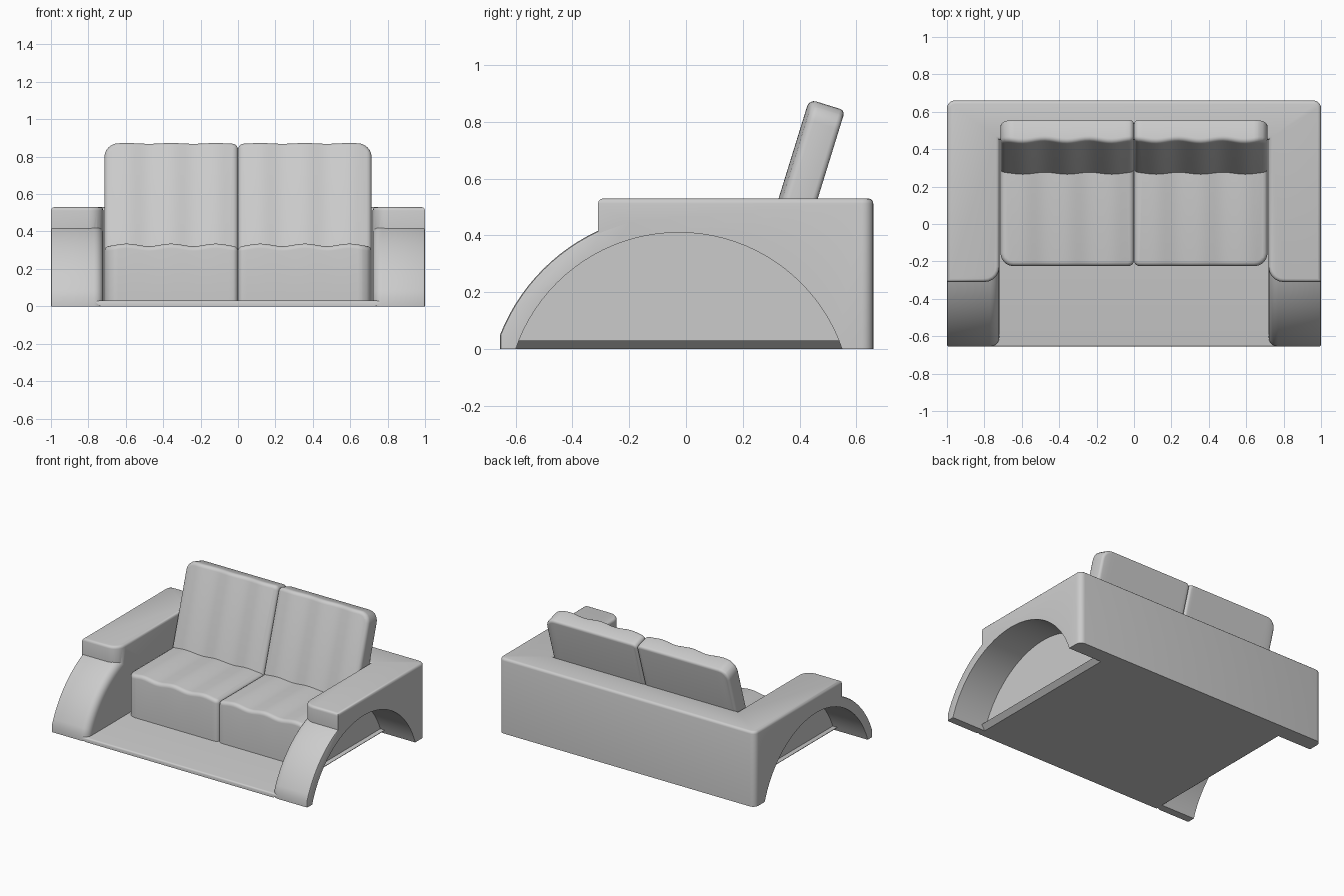
import bpy, bmesh, math
from mathutils import Matrix, Vector

cube = bpy.data.objects.get("Cube")
if cube:
    bpy.data.objects.remove(cube, do_unlink=True)

grey = bpy.data.materials.new("grey_upholstery")
grey.use_nodes = True
GREY = (0.6, 0.6, 0.6, 1)
grey.diffuse_color = GREY
grey.node_tree.nodes["Principled BSDF"].inputs["Base Color"].default_value = GREY

ARCH_Y, ARCH_Z, ARCH_R, FENDER_R = -0.025, -0.198, 0.608, 0.677
INNER = 0.72          # inner side of the arms
FRONT = -0.655


def prism(points, depth):
    """Extrude a closed outline along the given vector."""
    bm = bmesh.new()
    face = bm.faces.new([bm.verts.new(p) for p in points])
    top = bmesh.ops.extrude_face_region(bm, geom=[face])
    bmesh.ops.translate(bm, vec=depth, verts=[v for v in top["geom"] if isinstance(v, bmesh.types.BMVert)])
    bmesh.ops.recalc_face_normals(bm, faces=bm.faces)
    return bm


def bevel(bm, width, rule, segments=5):
    """Round every edge whose two end points pass the rule."""
    edges = [e for e in bm.edges if rule(e.verts[0].co, e.verts[1].co)]
    bmesh.ops.bevel(bm, geom=edges, offset=width, segments=segments, profile=0.5,
                    affect='EDGES', clamp_overlap=True)


def finish(bm, name):
    bmesh.ops.recalc_face_normals(bm, faces=bm.faces)
    mesh = bpy.data.meshes.new(name)
    bm.to_mesh(mesh)
    bm.free()
    mesh.materials.append(grey)
    obj = bpy.data.objects.new(name, mesh)
    bpy.context.collection.objects.link(obj)
    return obj


def activate(obj):
    bpy.ops.object.select_all(action='DESELECT')
    obj.select_set(True)
    bpy.context.view_layer.objects.active = obj


def smooth(obj):
    activate(obj)
    bpy.ops.object.shade_smooth_by_angle(angle=math.radians(32))


def combine(target, helper, operation):
    """Apply a boolean and drop its helper."""
    activate(target)
    mod = target.modifiers.new(operation, 'BOOLEAN')
    mod.operation, mod.solver, mod.object = operation, 'EXACT', helper
    bpy.ops.object.modifier_apply(modifier=mod.name)
    bpy.data.objects.remove(helper, do_unlink=True)


def vertical(a, b):
    return abs(a.z - b.z) > 0.3


# Frame: U-shaped plan of the two arms and the back
half = [(INNER, 0.45), (INNER, -0.31), (1, -0.31), (1, 0.66)]
plan = half + [(-x, y) for x, y in reversed(half)]
bm = prism([(x, y, 0) for x, y in plan], (0, 0, 0.53))
bevel(bm, 0.04, lambda a, b: vertical(a, b) and a.y > 0.6)
bevel(bm, 0.08, lambda a, b: vertical(a, b) and a.y < -0.3 and abs(a.x) < 0.8)
bevel(bm, 0.018, lambda a, b: min(a.z, b.z) > 0.52, 3)
frame = finish(bm, "arms_and_back")


# Curved front of each arm
def fender(side):
    first = math.acos((FRONT - ARCH_Y) / FENDER_R)
    last = math.acos((-0.2 - ARCH_Y) / FENDER_R)
    outline = [(-0.2, 0), (FRONT, 0)]
    for i in range(17):
        a = first + (last - first) * i / 16
        outline.append((ARCH_Y + FENDER_R * math.cos(a), ARCH_Z + FENDER_R * math.sin(a)))
    bm = prism([(side * INNER, y, z) for y, z in outline], (side * (1 - INNER), 0, 0))

    def on_rim(v):
        return v.y < FRONT + 0.001 or math.hypot(v.y - ARCH_Y, v.z - ARCH_Z) > FENDER_R - 0.002

    def rim(a, b):
        return on_rim(a) and on_rim(b) and abs(a.x - b.x) < 0.001
    bevel(bm, 0.05, lambda a, b: rim(a, b) and abs(a.x) < 0.75)
    bevel(bm, 0.01, lambda a, b: rim(a, b) and abs(a.x) > 0.99, 2)
    return finish(bm, "fender_helper")


# Arch hollow under each arm, leaving a thin inner wall
def arch_cutter(side):
    ring = [(side * (INNER + 0.015), ARCH_Y + ARCH_R * math.cos(t), ARCH_Z + ARCH_R * math.sin(t))
            for t in (math.tau * i / 96 for i in range(96))]
    return finish(prism(ring, (side * 0.4, 0, 0)), "arch_helper")


for side in (1, -1):
    combine(frame, fender(side), 'UNION')
    combine(frame, arch_cutter(side), 'DIFFERENCE')
smooth(frame)

# Base slab with undercut sides
section = [(-0.736, 0), (0.736, 0), (0.77, 0.03), (-0.77, 0.03)]
bm = prism([(x, FRONT, z) for x, z in section], (0, 1.25, 0))
bevel(bm, 0.01, lambda a, b: max(a.y, b.y) < -0.6 and min(a.z, b.z) > 0.02, 3)
smooth(finish(bm, "base_slab"))


# Cushions: rounded free end, rounded rim, rippled face
def cushion(name, side, length, thick, origin, along, normal, round_rear):
    width = 0.714
    bm = prism([(0, 0, 0), (width, 0, 0), (width, length, 0), (0, length, 0)], (0, 0, thick))

    def end_corner(a, b):
        return abs(a.z - b.z) > 0.1 and a.y > length - 0.01
    bevel(bm, 0.07, lambda a, b: end_corner(a, b) and a.x > 0.5, 6)
    bevel(bm, 0.03, lambda a, b: end_corner(a, b) and a.x < 0.01, 4)
    bevel(bm, 0.025, lambda a, b: min(a.z, b.z) > thick - 0.001 and max(a.y, b.y) > 0.01, 4)
    if round_rear:
        bevel(bm, 0.018, lambda a, b: max(a.z, b.z) < 0.001 and max(a.y, b.y) > 0.01, 3)
    for i in range(1, 30):
        bmesh.ops.bisect_plane(bm, geom=bm.verts[:] + bm.edges[:] + bm.faces[:], dist=0.0005,
                               plane_co=(width * i / 30, 0, 0), plane_no=(1, 0, 0))
    for v in bm.verts:
        if v.co.z > thick / 2:
            v.co.z -= 0.007 * math.cos(math.tau * 3 * v.co.x / width)
    axes = Matrix((Vector((side, 0, 0)), Vector(along), Vector(normal))).transposed().to_4x4()
    bm.transform(Matrix.Translation(origin) @ axes)
    smooth(finish(bm, name))


lean = math.radians(17.2)
up = (0, math.sin(lean), math.cos(lean))
forward = (0, -math.cos(lean), math.sin(lean))
for side, label in ((1, "left"), (-1, "right")):
    cushion(label + "_seat_cushion", side, 0.645, 0.298, (0, 0.42, 0.03), (0, -1, 0), (0, 0, 1), False)
    cushion(label + "_back_cushion", side, 0.6, 0.125, (0, 0.383, 0.267), up, forward, True)
